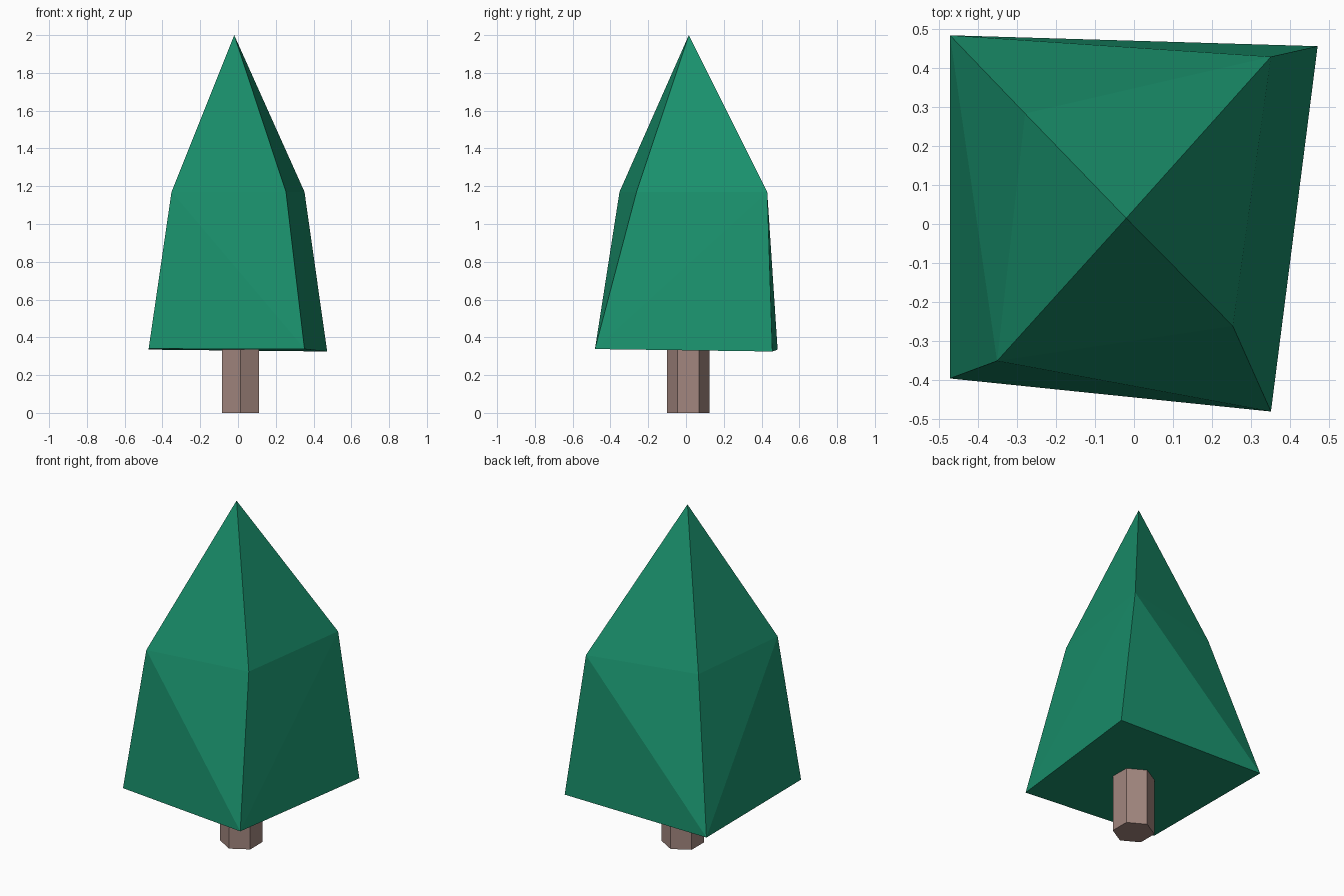
import bpy, bmesh, math
from mathutils import Matrix

if "Cube" in bpy.data.objects:
    bpy.data.objects.remove(bpy.data.objects["Cube"])


def add_object(name, bm, color):
    bmesh.ops.recalc_face_normals(bm, faces=bm.faces[:])
    mesh = bpy.data.meshes.new(name)
    bm.to_mesh(mesh)
    bm.free()
    mat = bpy.data.materials.new(name + "_color")
    mat.diffuse_color = color
    mat.use_nodes = True
    mat.node_tree.nodes["Principled BSDF"].inputs["Base Color"].default_value = mat.diffuse_color
    mesh.materials.append(mat)
    obj = bpy.data.objects.new(name, mesh)
    bpy.context.collection.objects.link(obj)
    return obj


# Trunk: six-sided prism, corners pointing along y
bm = bmesh.new()
height = 0.335
bmesh.ops.create_cone(
    bm, cap_ends=True, segments=6, radius1=0.113, radius2=0.113, depth=height,
    matrix=Matrix.Translation((0.013, 0.012, height / 2)))
if max(v.co.x for v in bm.verts) > 0.12:
    bmesh.ops.rotate(bm, verts=bm.verts[:], cent=(0.013, 0.012, 0),
                     matrix=Matrix.Rotation(math.pi / 6, 3, 'Z'))
add_object("trunk", bm, (0.36, 0.24, 0.21, 1))

# Foliage: two irregular four-corner rings and a tip
base_ring = [(-0.473, -0.397, 0.34), (0.352, -0.482, 0.338),
             (0.472, 0.457, 0.325), (-0.473, 0.485, 0.335)]
mid_ring = [(-0.352, -0.352, 1.17), (0.254, -0.262, 1.17),
            (0.352, 0.43, 1.17), (-0.28, 0.284, 1.17)]
bm = bmesh.new()
base = [bm.verts.new(p) for p in base_ring]
mid = [bm.verts.new(p) for p in mid_ring]
tip = bm.verts.new((-0.02, 0.015, 2.0))
for i in range(4):
    j = (i + 1) % 4
    # The fold of each lower side always starts at corner 0 or 2 of the mid ring
    if i % 2 == 0:
        bm.faces.new((base[i], base[j], mid[i]))
        bm.faces.new((base[j], mid[j], mid[i]))
    else:
        bm.faces.new((base[i], base[j], mid[j]))
        bm.faces.new((base[i], mid[j], mid[i]))
    bm.faces.new((mid[i], mid[j], tip))
bm.faces.new(base[::-1])
add_object("foliage", bm, (0.01, 0.28, 0.15, 1))
